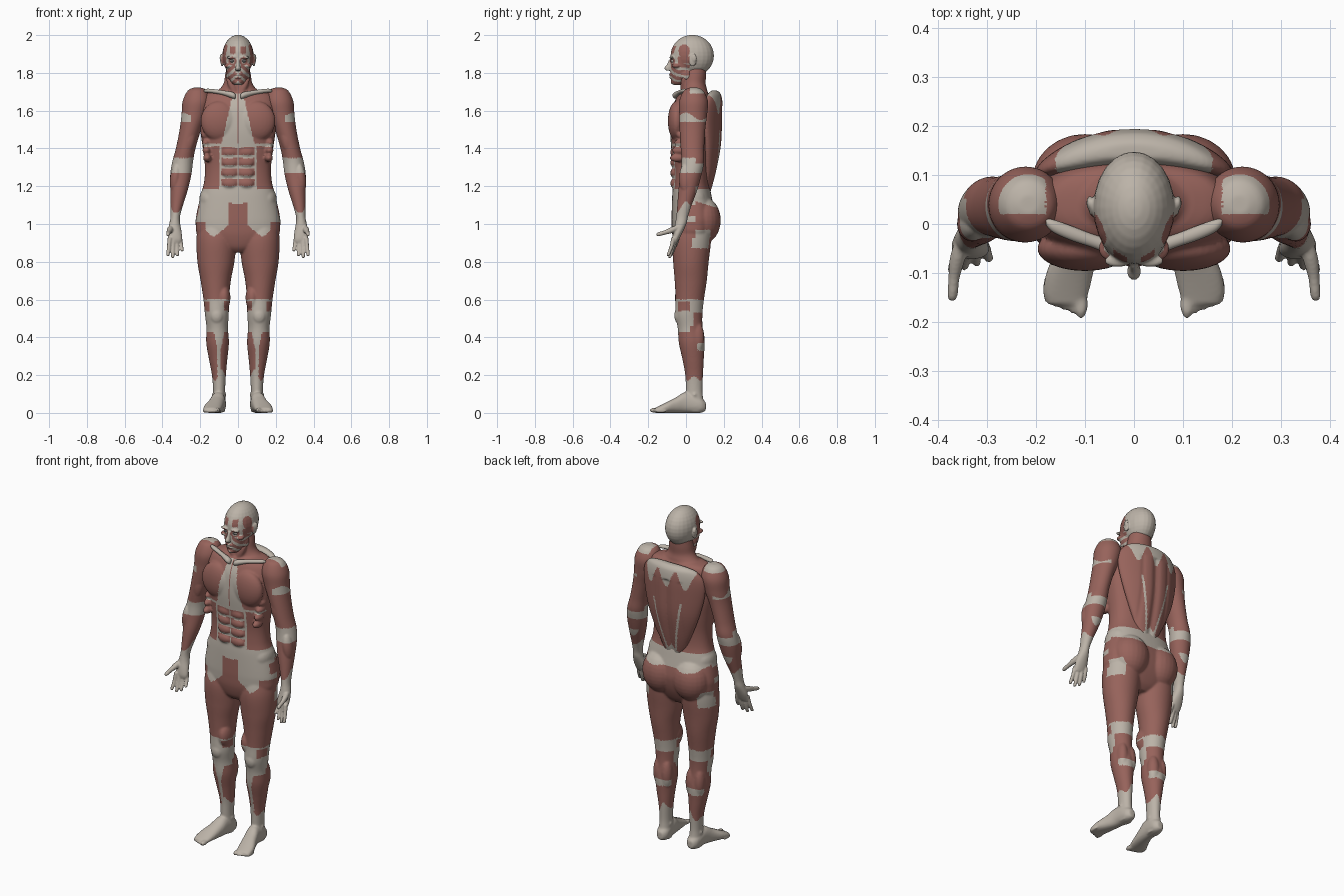
import bpy, bmesh, math
from mathutils import Matrix, Vector

def material(name, rgb):
    m = bpy.data.materials.new(name)
    m.diffuse_color = (*rgb, 1)
    return m

TENDON = material("tendon", (0.50, 0.45, 0.39))
MUSCLE = material("muscle", (0.31, 0.125, 0.105))
EYE = material("eye", (0.12, 0.11, 0.11))
BOTH = (1, -1)

def loft(bm, rows, axis=2, sides=(1,), e=2.0, seg=40, sub=6):
    """Smooth tube through rows of (position, centre1, centre2, radius1, radius2)."""
    rows = [tuple(map(float, r)) for r in rows]
    ext = [rows[0]] + rows + [rows[-1]]
    dense = []
    for i in range(1, len(ext) - 2):
        p, q, r, s = ext[i - 1:i + 3]
        for k in range(sub):
            t = k / sub
            dense.append([0.5 * (2 * b + (c - a) * t + (2 * a - 5 * b + 4 * c - d) * t * t
                          + (3 * b - a - 3 * c + d) * t ** 3) for a, b, c, d in zip(p, q, r, s)])
    dense.append(rows[-1])
    for side in sides:
        rings = []
        for a, c1, c2, r1, r2 in dense:
            ring = []
            for j in range(seg):
                th = 2 * math.pi * j / seg
                c, s = math.cos(th), math.sin(th)
                p = [c1 + r1 * math.copysign(abs(c) ** (2 / e), c),
                     c2 + r2 * math.copysign(abs(s) ** (2 / e), s)]
                p.insert(axis, a)
                p[0] *= side
                ring.append(bm.verts.new(p))
            rings.append(ring)
        for A, B in zip(rings, rings[1:]):
            for j in range(seg):
                k = (j + 1) % seg
                bm.faces.new((A[j], A[k], B[k], B[j]))
        bm.faces.new(rings[0][::-1])
        bm.faces.new(rings[-1])

def blob(bm, c, r, sides=BOTH, tilt=0):
    for s in sides:
        m = (Matrix.Translation((c[0] * s, c[1], c[2])) @ Matrix.Rotation(tilt * s, 4, 'Y')
             @ Matrix.Diagonal((*r, 1)))
        bmesh.ops.create_uvsphere(bm, u_segments=24, v_segments=16, radius=1, matrix=m)

def finish(name, bm, paint, voxel=None, smooth=3, mats=(TENDON, MUSCLE)):
    """Optionally fuse overlapping forms into one skin, then paint faces by position."""
    bmesh.ops.recalc_face_normals(bm, faces=bm.faces)
    me = bpy.data.meshes.new(name)
    bm.to_mesh(me)
    bm.free()
    ob = bpy.data.objects.new(name, me)
    bpy.context.collection.objects.link(ob)
    if voxel:
        r = ob.modifiers.new("fuse", 'REMESH')
        r.mode, r.voxel_size = 'VOXEL', voxel
        sm = ob.modifiers.new("soften", 'SMOOTH')
        sm.factor, sm.iterations = 0.5, smooth
        dg = bpy.context.evaluated_depsgraph_get()
        me = bpy.data.meshes.new_from_object(ob.evaluated_get(dg))
        ob.modifiers.clear()
        ob.data = me
    me.materials.clear()
    for m in mats:
        me.materials.append(m)
    for p in me.polygons:
        c = p.center
        p.material_index = int(bool(paint(abs(c.x), c.y, c.z)))
        p.use_smooth = True
    return ob

# Trunk and legs
bm = bmesh.new()
torso = [(.85, .05, -.03, .08), (.88, .13, -.055, .11), (.94, .212, -.072, .14), (1.0, .224, -.076, .155),
         (1.05, .22, -.076, .155), (1.15, .198, -.073, .135), (1.22, .18, -.068, .122), (1.3, .175, -.068, .122),
         (1.4, .186, -.078, .132), (1.5, .2, -.084, .138), (1.6, .2, -.076, .138), (1.66, .19, -.055, .13),
         (1.69, .17, -.035, .12), (1.705, .12, -.02, .11)]
loft(bm, [(z, 0, (f + b) / 2, w, (b - f) / 2) for z, w, f, b in torso], e=2.4, seg=64)
loft(bm, [(1.66, 0, .045, .17, .07), (1.69, 0, .045, .14, .07), (1.715, 0, .045, .098, .066),
          (1.745, 0, .042, .076, .062), (1.79, 0, .045, .068, .062), (1.84, 0, .05, .058, .058)])
blob(bm, (.1, -.05, 1.545), (.098, .046, .105))                 # chest
blob(bm, (.1, .088, 1.02), (.108, .096, .125))                  # buttocks
blob(bm, (.15, .03, 1.13), (.055, .075, .07))                   # hip crests
for z in (1.215, 1.27, 1.325, 1.38):
    blob(bm, (.042, -.062, z), (.042, .021, .027))              # abdominals
for k in range(4):
    blob(bm, (.172 - .003 * k, -.01 - .012 * k, 1.47 - .04 * k), (.022, .04, .022))   # rib muscles
blob(bm, (.028, -.012, 1.72), (.018, .018, .07), tilt=.45)      # neck straps
loft(bm, [(1.03, .112, .04, .095, .09), (.92, .114, .03, .106, .103), (.8, .117, .026, .098, .094),
          (.7, .118, .025, .08, .085), (.6, .115, .02, .068, .075), (.52, .112, .015, .063, .072),
          (.45, .11, .022, .057, .066), (.37, .108, .03, .06, .068), (.28, .105, .038, .048, .056),
          (.2, .101, .043, .037, .047), (.12, .1, .043, .032, .044), (.06, .1, .046, .034, .046),
          (.005, .1, .048, .03, .042)], sides=BOTH)
blob(bm, (.112, -.035, .515), (.036, .027, .045))               # kneecaps
blob(bm, (.075, -.005, .61), (.035, .055, .07))                 # inner thigh teardrop
blob(bm, (.083, .062, .39), (.034, .036, .09))                  # calves
blob(bm, (.135, .06, .4), (.03, .036, .085))
blob(bm, (.1, .045, .095), (.04, .018, .02))                    # ankle bones

# Feet
loft(bm, [(.105, .1, .034, .018, .022), (.075, .1, .041, .036, .041), (0, .105, .055, .038, .055),
          (-.05, .116, .042, .042, .042), (-.1, .131, .029, .048, .029), (-.14, .138, .019, .046, .019),
          (-.165, .138, .013, .038, .013)], axis=1, sides=BOTH, e=2.3)
for i in range(5):
    w = .014 if i == 0 else .0095
    blob(bm, (.108 + .0172 * i, -.163 + .0075 * i, w), (w, .031, w))

def paint_trunk(x, y, z):
    if z > 1.69:
        return True
    if z > 1.41:                                                # breastbone fan, chest
        return not (y < -.02 and .004 < x < .03 + (1.68 - z) * .22) and not (y < 0 and z < 1.425)
    if z > 1.185:                                               # abdominal bands
        if y < -.03 and x < .1:
            return x < .088 and x > .003 and .016 < (z - 1.185) % .055
        return True
    if z > .93:                                                 # pelvis sheath, buttocks
        if y > .05:
            return not (z > 1.12 - (y - .05) * .3 or (x > .15 and z < .97 and y < .13))
        if x < .05 and y < 0:
            return z < 1.11
        if x > .17:
            return z < 1.01 or 1.04 < z < 1.1 and y > 0
        return z < .93 + abs(x - .13) * .8
    if z > .6:
        return not (x > .16 and y > .03 and z > .87)
    if y < .02 and .43 < z < .59:                               # knee front
        return abs(x - .112) > .038 and z > .54
    if z > .55:
        return False
    if z > .46:
        return y > .04 and z < .53
    if y < .015 and z > .2 and abs(x - .1) < .008 + max(0, z - .33) * .2:
        return False
    if y > .06 and .33 < z < .37:
        return False
    return z > .2 + .03 * math.sin(x * 90)

finish("trunk_and_legs", bm, paint_trunk, voxel=.006, smooth=4)

# Raised back muscle plate
bm = bmesh.new()
loft(bm, [(1.14, 0, .108, .035, .018), (1.2, 0, .117, .075, .026), (1.3, 0, .134, .122, .033),
          (1.42, 0, .15, .168, .038), (1.55, 0, .156, .198, .038), (1.63, 0, .158, .195, .036),
          (1.68, 0, .155, .16, .032), (1.7, 0, .152, .11, .022), (1.707, 0, .15, .06, .012)], seg=120, e=2.3)
for v in bm.verts:
    g = .012 * math.exp(-(v.co.x / .022) ** 2) + .004 * math.exp(-((abs(v.co.x) - .085) / .012) ** 2)
    v.co.y -= 1.3 * v.co.x ** 2 + (g if v.co.y > .13 and v.co.z < 1.62 else 0)

def paint_back(x, y, z):
    if z > 1.63 - .05 * math.cos(x * 55):
        return x > .16
    if z < 1.22 - x:
        return False
    return abs(x - .03 - (z - 1.2) * .2) > .006 or z > 1.5

finish("back_muscles", bm, paint_back, voxel=.005, smooth=2)

# Arms with hands
def paint_arm(x, y, z):
    if z > 1.69:
        return y < .02 or x < .18
    if z > 1.6:
        return True
    if z > 1.54:
        return z > 1.57 + .02 * math.cos(y * 40) or x < .25
    if z > 1.35:
        return True
    if z > 1.27:
        return y > .05 and z > 1.32
    return z > 1.09 + .03 * math.cos(y * 60) and not (y > .05 and z < 1.2)

for s, label in ((1, "left"), (-1, "right")):
    bm = bmesh.new()
    S = (s,)
    loft(bm, [(1.722, .215, .04, .02, .02), (1.705, .215, .04, .052, .052), (1.65, .219, .04, .074, .076),
              (1.58, .231, .038, .068, .074), (1.5, .252, .034, .057, .068), (1.4, .277, .034, .052, .062),
              (1.33, .293, .036, .055, .06), (1.26, .303, .026, .056, .056), (1.18, .312, .01, .046, .05),
              (1.1, .324, -.008, .033, .038), (1.04, .332, -.02, .025, .031), (1.0, .335, -.028, .029, .03),
              (.955, .335, -.043, .037, .025), (.92, .333, -.054, .037, .018), (.9, .333, -.058, .03, .01)], sides=S)
    blob(bm, (.258, -.002, 1.45), (.034, .03, .085), S, -.2)    # biceps
    blob(bm, (.33, .0, 1.24), (.03, .036, .085), S, -.1)        # forearm
    for i in range(4):                                          # fingers
        x, y, tip = .307 + .018 * i, -.042 - .008 * i, (.855, .83, .82, .83)[i]
        dx, dy = -.011 + .007 * i, -.028
        mid = (.93 + tip) / 2
        loft(bm, [(.93, x, y, .0115, .0115), (mid, x + dx * .5, y + dy * .4, .0105, .0105),
                  (tip + .006, x + dx, y + dy, .009, .009), (tip, x + dx, y + dy, .004, .004)],
             sides=S, seg=14, sub=3)
    loft(bm, [(-.03, .352, .985, .012, .015), (-.07, .36, .97, .016, .017), (-.11, .367, .956, .0115, .0125),
              (-.145, .37, .946, .0105, .011), (-.157, .371, .943, .006, .006)], axis=1, sides=S, seg=16, sub=3)
    finish(label + "_arm", bm, paint_arm, voxel=.0045, smooth=2)

# Collar bones
bm = bmesh.new()
loft(bm, [(.012, -.052, 1.675, .012, .012), (.03, -.052, 1.682, .019, .017), (.08, -.036, 1.695, .014, .012),
          (.13, -.018, 1.703, .015, .011), (.165, -.004, 1.706, .013, .01), (.18, .004, 1.704, .006, .006)],
     axis=0, sides=BOTH, seg=20)
finish("collar_bones", bm, lambda x, y, z: False)

# Head
bm = bmesh.new()
blob(bm, (0, .033, 1.891), (.083, .115, .11), (1,))
loft(bm, [(1.92, 0, -.005, .066, .072), (1.88, 0, -.012, .07, .07), (1.84, 0, -.016, .066, .065),
          (1.8, 0, -.021, .058, .062), (1.765, 0, -.03, .045, .048), (1.742, 0, -.04, .028, .032),
          (1.735, 0, -.042, .016, .018)])
loft(bm, [(1.87, 0, -.08, .009, .01), (1.845, 0, -.088, .01, .013), (1.826, 0, -.097, .014, .018),
          (1.812, 0, -.093, .013, .012)], seg=16)               # nose
blob(bm, (.033, -.075, 1.882), (.028, .013, .008))              # brows
blob(bm, (.05, -.05, 1.838), (.022, .024, .013))                # cheekbones
blob(bm, (.05, .0, 1.79), (.014, .03, .03))                     # jaw corners
blob(bm, (0, -.079, 1.791), (.022, .011, .006), (1,))           # lips
blob(bm, (0, -.077, 1.776), (.019, .011, .006), (1,))
blob(bm, (0, -.066, 1.752), (.02, .015, .014), (1,))            # chin
blob(bm, (.084, .035, 1.867), (.009, .02, .033))                # ears
blob(bm, (.09, .043, 1.878), (.007, .014, .022))

def paint_head(x, y, z):
    if y < -.03 and .013 < x < .042 and 1.9 < z < 1.94:
        return True
    if x > .05 and ((y + .01) / .03) ** 2 + ((z - 1.915) / .036) ** 2 < 1:
        return True
    if y > .02 or z > 1.885:
        return False
    ring = math.hypot(x - .03, z - 1.862)
    if .012 < ring < .022 and y < -.04:
        return True
    if x < .015 and z > 1.8:
        return False
    return math.sin(x * 130 + z * 150) > -.2 if z < 1.85 else x > .062

finish("head", bm, paint_head, voxel=.004, smooth=2)

# Eyes
bm = bmesh.new()
blob(bm, (.03, -.07, 1.863), (.013, .011, .008))
finish("eyes", bm, lambda x, y, z: y < -.0755 and abs(x - .03) < .008, mats=(TENDON, EYE))
